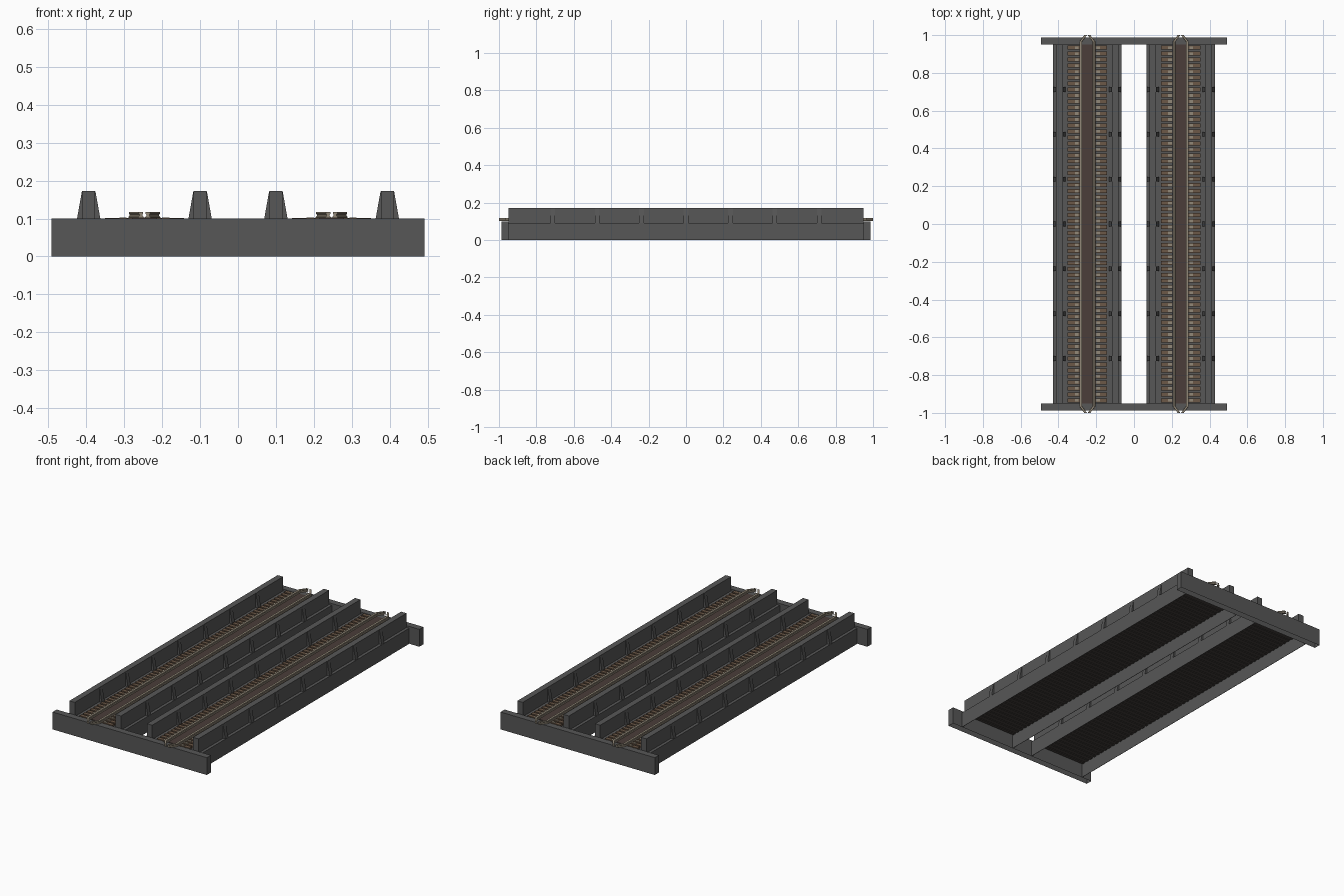
import bpy, bmesh

if "Cube" in bpy.data.objects:
    bpy.data.objects.remove(bpy.data.objects["Cube"])


def material(name, rgb):
    m = bpy.data.materials.new(name)
    m.diffuse_color = (*rgb, 1)
    m.use_nodes = True
    m.node_tree.nodes["Principled BSDF"].inputs["Base Color"].default_value = m.diffuse_color
    return m


STEEL = material("grey steel", (0.095, 0.095, 0.095))
DARK = material("dark underside", (0.055, 0.048, 0.043))
TIE = material("sleeper brown", (0.15, 0.098, 0.064))
PLANK = material("plank brown", (0.07, 0.047, 0.041))
RAIL = material("rail tan", (0.29, 0.25, 0.19))


def finish(name, bm, mat):
    bmesh.ops.recalc_face_normals(bm, faces=bm.faces)
    me = bpy.data.meshes.new(name)
    bm.to_mesh(me)
    bm.free()
    me.materials.append(mat)
    ob = bpy.data.objects.new(name, me)
    bpy.context.collection.objects.link(ob)
    return ob


def loft(bm, rings):
    """Join equal closed rings of points and cap both ends."""
    vs = [[bm.verts.new(p) for p in r] for r in rings]
    n = len(vs[0])
    for a, b in zip(vs, vs[1:]):
        for i in range(n):
            j = (i + 1) % n
            bm.faces.new((a[i], a[j], b[j], b[i]))
    bm.faces.new(vs[0])
    bm.faces.new(vs[-1])


def prism(bm, profile, y0, y1, x=0):
    loft(bm, [[(x + px, y, pz) for px, pz in profile] for y in (y0, y1)])


def box(bm, x0, x1, y0, y1, z0, z1):
    prism(bm, [(x0, z0), (x1, z0), (x1, z1), (x0, z1)], y0, y1)


# Cross beams at both ends, open underneath
for label, s in (("front", -1), ("back", 1)):
    bm = bmesh.new()
    box(bm, -0.492, 0.492, s * 0.95, s * 0.987, 0, 0.1)
    bottom = [f for f in bm.faces if all(v.co.z < 0.001 for v in f.verts)]
    bmesh.ops.delete(bm, geom=bottom, context='FACES')
    finish(label + "_end_beam", bm, STEEL)

L = 0.949
GUSSET = [(-0.033, 0.087), (0.033, 0.087), (0.018, 0.171), (-0.018, 0.171)]
RAIL_PROFILE = [(-0.007, 0.101), (0.007, 0.101), (0.007, 0.104), (0.004, 0.107),
                (0.004, 0.111), (0.006, 0.113), (0.006, 0.117), (-0.006, 0.117),
                (-0.006, 0.113), (-0.004, 0.111), (-0.004, 0.107), (-0.007, 0.104)]
COUNT = 60
PITCH = 2 * L / COUNT

for side, cx in (("left", -0.247), ("right", 0.247)):
    # Upper girders with tapered stiffeners, and thin skirts below them
    for k, s in (("a", -1), ("b", 1)):
        gx = cx + s * 0.147
        bm = bmesh.new()
        box(bm, gx - 0.017, gx + 0.017, -L, L, 0.087, 0.172)
        finish(f"{side}_girder_{k}", bm, STEEL)
        bm = bmesh.new()
        for i in range(-3, 4):
            y = i * 0.2375
            prism(bm, GUSSET, y - 0.0125, y + 0.0125, gx)
        finish(f"{side}_stiffeners_{k}", bm, STEEL)
        bm = bmesh.new()
        box(bm, cx + s * 0.179, cx + s * 0.181, -L, L, 0, 0.088)
        finish(f"{side}_skirt_{k}", bm, STEEL)

    # Floor plate and the dark ribs beneath it
    bm = bmesh.new()
    box(bm, cx - 0.181, cx + 0.181, -L, L, 0.086, 0.09)
    finish(side + "_floor_plate", bm, STEEL)
    bm = bmesh.new()
    box(bm, cx - 0.179, cx + 0.179, -L, L, 0.084, 0.086)
    for i in range(COUNT):
        y = -L + (i + 0.5) * PITCH
        box(bm, cx - 0.179, cx + 0.179, y - 0.008, y + 0.008, 0.08, 0.085)
    finish(side + "_floor_ribs", bm, DARK)

    # Sleepers and the small plates on them
    ties, plates = bmesh.new(), bmesh.new()
    for i in range(COUNT):
        y = -L + (i + 0.5) * PITCH
        box(ties, cx - 0.104, cx + 0.104, y - 0.0105, y + 0.0105, 0.09, 0.101)
        for s in (-1, 1):
            box(plates, cx + s * 0.047, cx + s * 0.066, y - 0.007, y + 0.007, 0.1, 0.103)
    finish(side + "_sleepers", ties, TIE)
    finish(side + "_sleeper_plates", plates, RAIL)

    # Walkway plank between the guard rails
    bm = bmesh.new()
    box(bm, cx - 0.033, cx + 0.033, -L, L, 0.1, 0.1025)
    finish(side + "_centre_plank", bm, PLANK)

    # Guard rails that close to a point at both ends
    bm = bmesh.new()
    for s in (-1, 1):
        path = [(-1, 0.009), (-0.965, 0.035), (0.965, 0.035), (1, 0.009)]
        loft(bm, [[(cx + s * off + px, y, pz) for px, pz in RAIL_PROFILE]
                  for y, off in path])
    finish(side + "_guard_rails", bm, RAIL)
